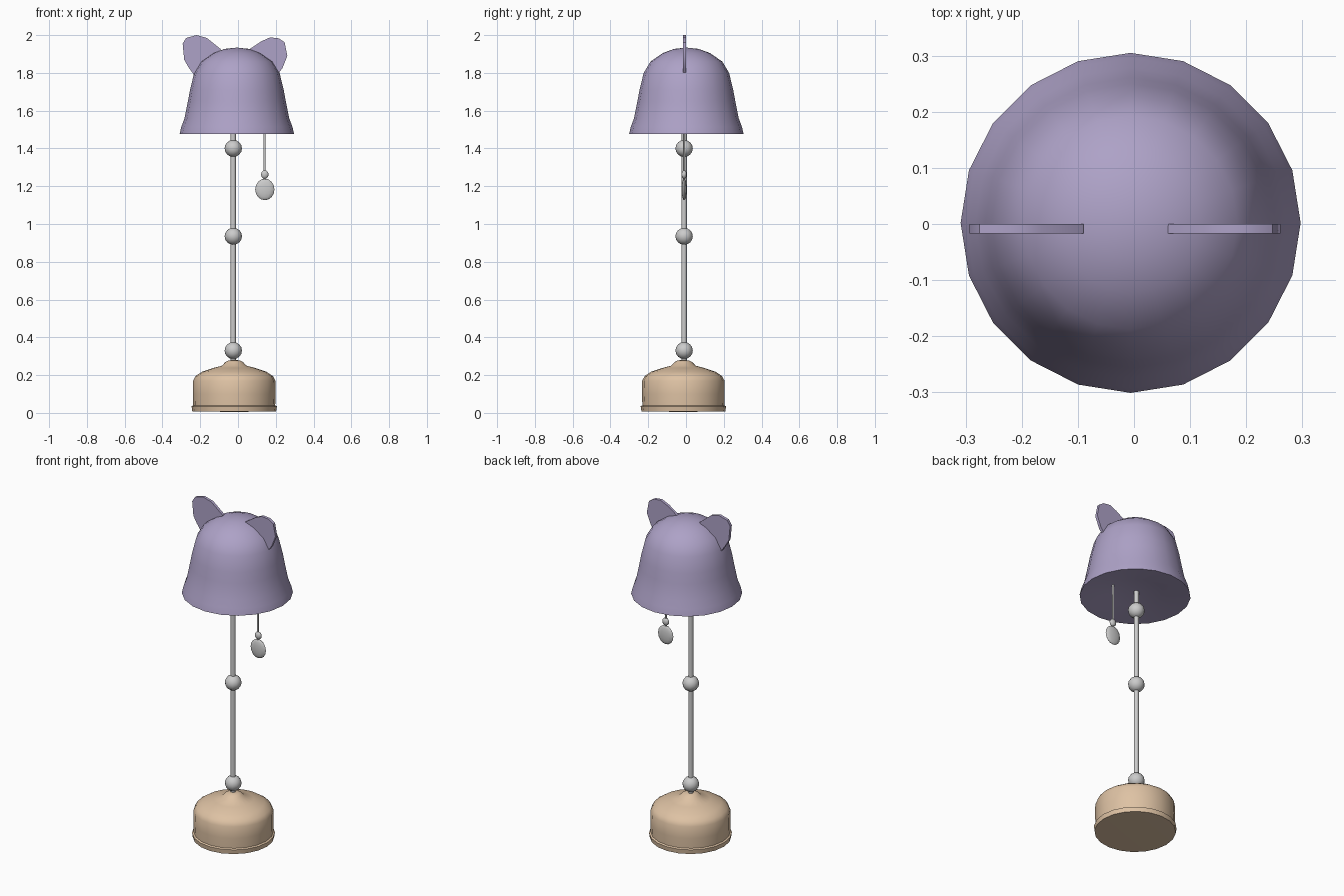
import bpy, bmesh, math
from mathutils import Matrix

if "Cube" in bpy.data.objects:
    bpy.data.objects.remove(bpy.data.objects["Cube"])


def material(name, rgb):
    m = bpy.data.materials.new(name)
    m.diffuse_color = (*rgb, 1)
    m.use_nodes = True
    m.node_tree.nodes["Principled BSDF"].inputs["Base Color"].default_value = m.diffuse_color
    return m


LILAC = material("lilac", (0.42, 0.36, 0.57))
TAN = material("tan", (0.73, 0.54, 0.37))
METAL_X, METAL_Y = -0.025, -0.01


def finish(bm, name, mat=None, angle=40):
    bmesh.ops.recalc_face_normals(bm, faces=bm.faces)
    me = bpy.data.meshes.new(name)
    bm.to_mesh(me)
    bm.free()
    ob = bpy.data.objects.new(name, me)
    bpy.context.collection.objects.link(ob)
    if mat:
        me.materials.append(mat)
    bpy.ops.object.select_all(action='DESELECT')
    ob.select_set(True)
    bpy.context.view_layer.objects.active = ob
    bpy.ops.object.shade_smooth_by_angle(angle=math.radians(angle))
    return ob


def lathe(name, profile, centre, segments, mat=None):
    """Spin an (r, z) profile whose two ends lie on the axis."""
    bm = bmesh.new()
    verts = [bm.verts.new((r, 0, z)) for r, z in profile]
    edges = [bm.edges.new(p) for p in zip(verts, verts[1:])]
    bmesh.ops.spin(bm, geom=verts + edges, axis=(0, 0, 1), cent=(0, 0, 0),
                   angle=math.tau, steps=segments, use_merge=True)
    bmesh.ops.remove_doubles(bm, verts=bm.verts, dist=1e-4)
    bmesh.ops.translate(bm, verts=bm.verts, vec=(*centre, 0))
    return finish(bm, name, mat)


def ball(name, loc, scale, segments=12, rings=8):
    bm = bmesh.new()
    bmesh.ops.create_uvsphere(bm, u_segments=segments, v_segments=rings, radius=1,
                              matrix=Matrix.LocRotScale(loc, None, scale))
    return finish(bm, name, angle=60)


def rod(name, x, y, z0, z1, r, segments):
    bm = bmesh.new()
    bmesh.ops.create_cone(bm, cap_ends=True, segments=segments, radius1=r, radius2=r,
                          depth=z1 - z0, matrix=Matrix.Translation((x, y, (z0 + z1) / 2)))
    return finish(bm, name, angle=65)


def ear(name, outline):
    bm = bmesh.new()
    face = bm.faces.new([bm.verts.new((x, -0.017, z)) for x, z in outline])
    ext = bmesh.ops.extrude_face_region(bm, geom=[face])
    bmesh.ops.translate(bm, vec=(0, 0.017, 0),
                        verts=[v for v in ext["geom"] if isinstance(v, bmesh.types.BMVert)])
    return finish(bm, name, LILAC)


# Base: bottom rim, squat body, small neck
lathe("base", [(0, 0.005), (0.222, 0.008), (0.226, 0.035), (0.217, 0.04), (0.219, 0.10),
               (0.218, 0.17), (0.205, 0.195), (0.17, 0.218), (0.11, 0.238), (0.065, 0.25),
               (0.048, 0.268), (0.03, 0.278), (0, 0.28)], (-0.02, -0.014), 20, TAN)

# Pole and joint balls
rod("pole", METAL_X, METAL_Y, 0.27, 1.53, 0.0145, 10)
for i, z in enumerate((0.33, 0.935, 1.40)):
    ball(f"pole_ball_{i + 1}", (METAL_X, METAL_Y, z), (0.046, 0.046, 0.045))

# Bell shade with a shallow recessed underside
lathe("shade", [(0, 1.52), (0.15, 1.50), (0.292, 1.478), (0.303, 1.477), (0.294, 1.515),
                (0.277, 1.56), (0.259, 1.65), (0.248, 1.71), (0.226, 1.80), (0.19, 1.86),
                (0.125, 1.905), (0.065, 1.927), (0, 1.934)], (-0.006, 0.002), 20, LILAC)

# Flat ears set into the top of the shade
ear("left_ear", [(-0.23, 1.785), (-0.262, 1.83), (-0.285, 1.87), (-0.293, 1.955), (-0.275, 1.985),
                 (-0.22, 2.0), (-0.165, 1.985), (-0.09, 1.925), (-0.13, 1.87)])
ear("right_ear", [(0.205, 1.785), (0.235, 1.825), (0.261, 1.89), (0.247, 1.962), (0.215, 1.983),
                  (0.17, 1.988), (0.125, 1.968), (0.055, 1.922), (0.11, 1.87)])

# Pull cord with bead and flat oval pendant
rod("pull_cord", 0.14, -0.01, 1.23, 1.51, 0.006, 6)
ball("cord_bead", (0.142, -0.01, 1.262), (0.021, 0.014, 0.023), 10, 6)
ball("cord_pendant", (0.142, -0.01, 1.183), (0.051, 0.013, 0.057))
